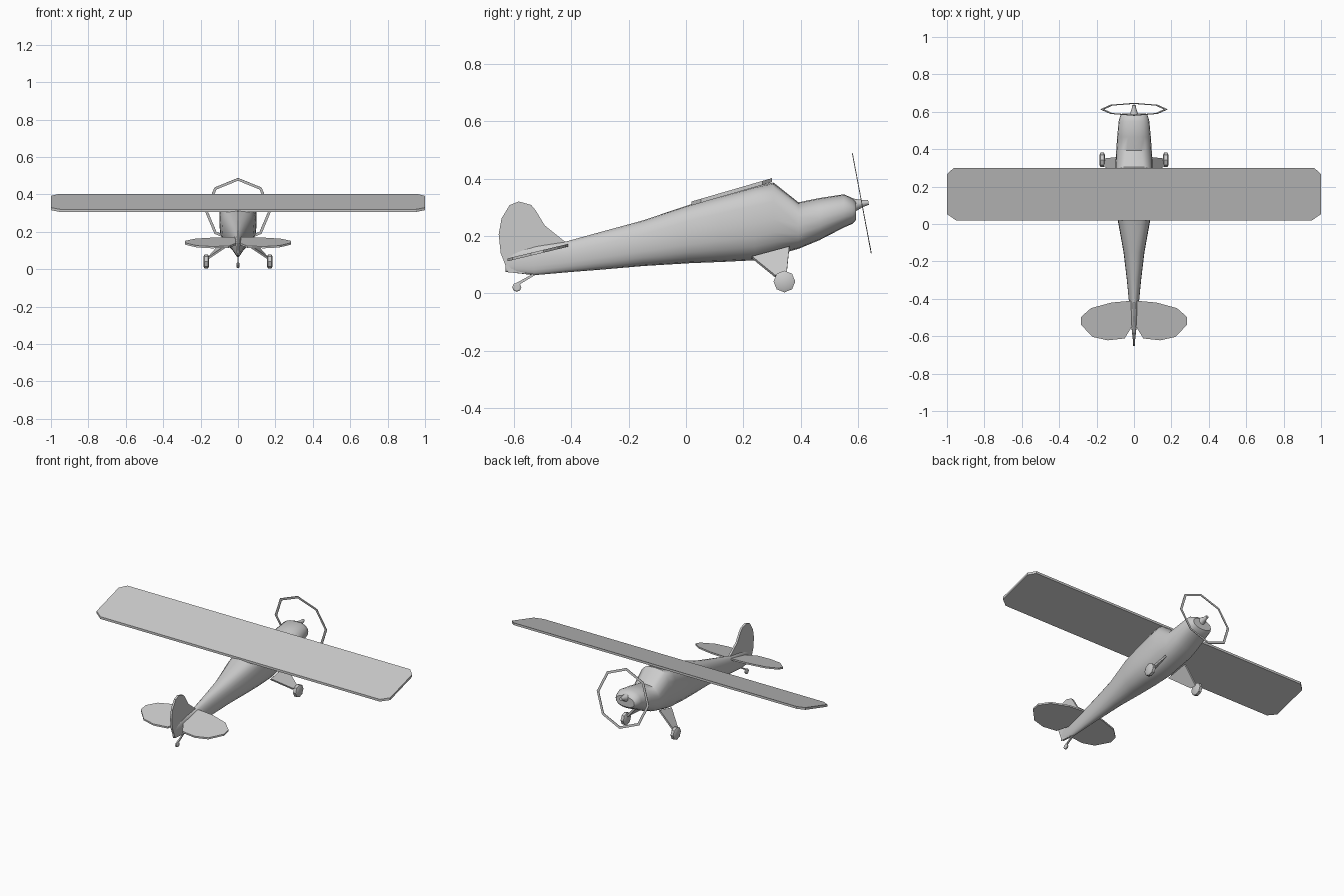
import bpy, bmesh
from math import sin, cos, pi, radians
from mathutils import Vector, Matrix

if "Cube" in bpy.data.objects:
    bpy.data.objects.remove(bpy.data.objects["Cube"])


def finish(name, bm, mirror=False, smooth=False):
    bmesh.ops.recalc_face_normals(bm, faces=bm.faces)
    mesh = bpy.data.meshes.new(name)
    bm.to_mesh(mesh)
    bm.free()
    ob = bpy.data.objects.new(name, mesh)
    bpy.context.collection.objects.link(ob)
    if smooth:
        bpy.ops.object.select_all(action='DESELECT')
        ob.select_set(True)
        bpy.context.view_layer.objects.active = ob
        bpy.ops.object.shade_smooth_by_angle(angle=radians(40))
    if mirror:
        ob.modifiers.new("Mirror", 'MIRROR')
    return ob


def loft(name, rings, **kw):
    """Skin a list of equal-length point rings and cap both ends."""
    bm = bmesh.new()
    vs = [[bm.verts.new(p) for p in r] for r in rings]
    n = len(vs[0])
    for a, b in zip(vs, vs[1:]):
        for i in range(n):
            j = (i + 1) % n
            bm.faces.new((a[i], a[j], b[j], b[i]))
    bm.faces.new(vs[0])
    bm.faces.new(vs[-1][::-1])
    return finish(name, bm, **kw)


def plate(name, pts, offset, **kw):
    off = Vector(offset)
    return loft(name, [[Vector(p) - off / 2 for p in pts],
                       [Vector(p) + off / 2 for p in pts]], **kw)


def lathe(name, profile, origin, axis, sides, **kw):
    """Rings of (distance along axis, radius)."""
    m = Matrix.Translation(origin) @ Vector(axis).to_track_quat('Z', 'Y').to_matrix().to_4x4()
    rings = [[m @ Vector((r * cos(2 * pi * i / sides), r * sin(2 * pi * i / sides), d))
              for i in range(sides)] for d, r in profile]
    return loft(name, rings, **kw)


def section(y, top, bottom, w, power):
    c, h = (top + bottom) / 2, (top - bottom) / 2
    pts = []
    for i in range(20):
        a = 2 * pi * i / 20
        s, t = cos(a), sin(a)
        e = 2 / (power if t > 0 else 2.3)
        pts.append((w * abs(s) ** e * (1 if s > 0 else -1), y,
                    c + h * abs(t) ** e * (1 if t > 0 else -1)))
    return pts


# Fuselage: y, top, bottom, half width, squareness of upper half
stations = [
    (.592, .318, .255, .062, 2.2), (.58, .332, .242, .073, 2.2),
    (.55, .345, .229, .082, 2.3), (.465, .332, .185, .09, 2.3),
    (.392, .317, .155, .095, 2.4), (.305, .386, .13, .1, 3.2),
    (.24, .372, .115, .1, 3.2), (.12, .338, .109, .096, 3.2),
    (.016, .31, .105, .086, 3), (-.15, .254, .095, .056, 2.4),
    (-.3, .213, .082, .038, 2.2), (-.416, .181, .073, .027, 2),
    (-.53, .165, .063, .016, 2), (-.63, .14, .075, .005, 2)]
loft("fuselage", [section(*s) for s in stations], smooth=True)

# Wing: one tilted plate with clipped corners
def wing_z(y):
    return .306 + (y - .016) * .29

outline = [(.952, .02), (1, .053), (1, .267), (.963, .3)]
outline += [(-x, y) for x, y in reversed(outline)]
plate("wing", [(x, y, wing_z(y) + .006) for x, y in outline], (0, 0, .014))

# Tail surfaces
fin = [(-.416, .175), (-.493, .237), (-.524, .289), (-.54, .308), (-.583, .32),
       (-.615, .307), (-.643, .261), (-.653, .206), (-.646, .14), (-.62, .073),
       (-.53, .065)]
plate("tail_fin", [(0, y, z) for y, z in fin], (.012, 0, 0))
stab = [(.012, -.412), (.03, -.412), (.12, -.42), (.23, -.45), (.283, -.497),
        (.283, -.54), (.22, -.604), (.14, -.622), (.05, -.612), (.012, -.55)]
plate("tailplane", [(x, y, .165 + (y + .42) * .24) for x, y in stab],
      (0, 0, .01), mirror=True)

# Spinner and octagonal propeller disc rim, tilted slightly upward
axis = Vector((0, .349, .066)).normalized()
lathe("spinner", [(-.01, .028), (.01, .021), (.035, .012), (.055, .009)],
      (0, .582, .307), axis, 12, smooth=True)
side, up = Vector((1, 0, 0)), Vector((1, 0, 0)).cross(axis)
bm = bmesh.new()
loops = [[bm.verts.new(Vector((0, .613, .313)) + axis * d
                       + (side * cos(k * pi / 4) + up * sin(k * pi / 4)) * r)
          for k in range(8)]
         for r, d in ((.178, .0015), (.163, .0015), (.163, -.0015), (.178, -.0015))]
for n in range(4):
    a, b = loops[n], loops[(n + 1) % 4]
    for k in range(8):
        bm.faces.new((a[k], a[(k + 1) % 8], b[(k + 1) % 8], b[k]))
finish("propeller_rim", bm)

# Main landing gear
plate("gear_leg", [(.07, .36, .16), (.06, .23, .125), (.158, .31, .06), (.158, .35, .06)],
      (.008, 0, .008), mirror=True)
lathe("main_wheel", [(-.015, .026), (-.009, .038), (.009, .038), (.015, .026)],
      (.17, .343, .041), (1, 0, 0), 8, mirror=True, smooth=True)

# Tail wheel and its strut
lathe("tail_wheel", [(-.007, .011), (-.004, .016), (.004, .016), (.007, .011)],
      (0, -.59, .021), (1, 0, 0), 8)
plate("tail_strut", [(0, -.52, .067), (0, -.535, .067), (0, -.595, .034), (0, -.59, .024),
                     (0, -.582, .03)], (.008, 0, 0))
